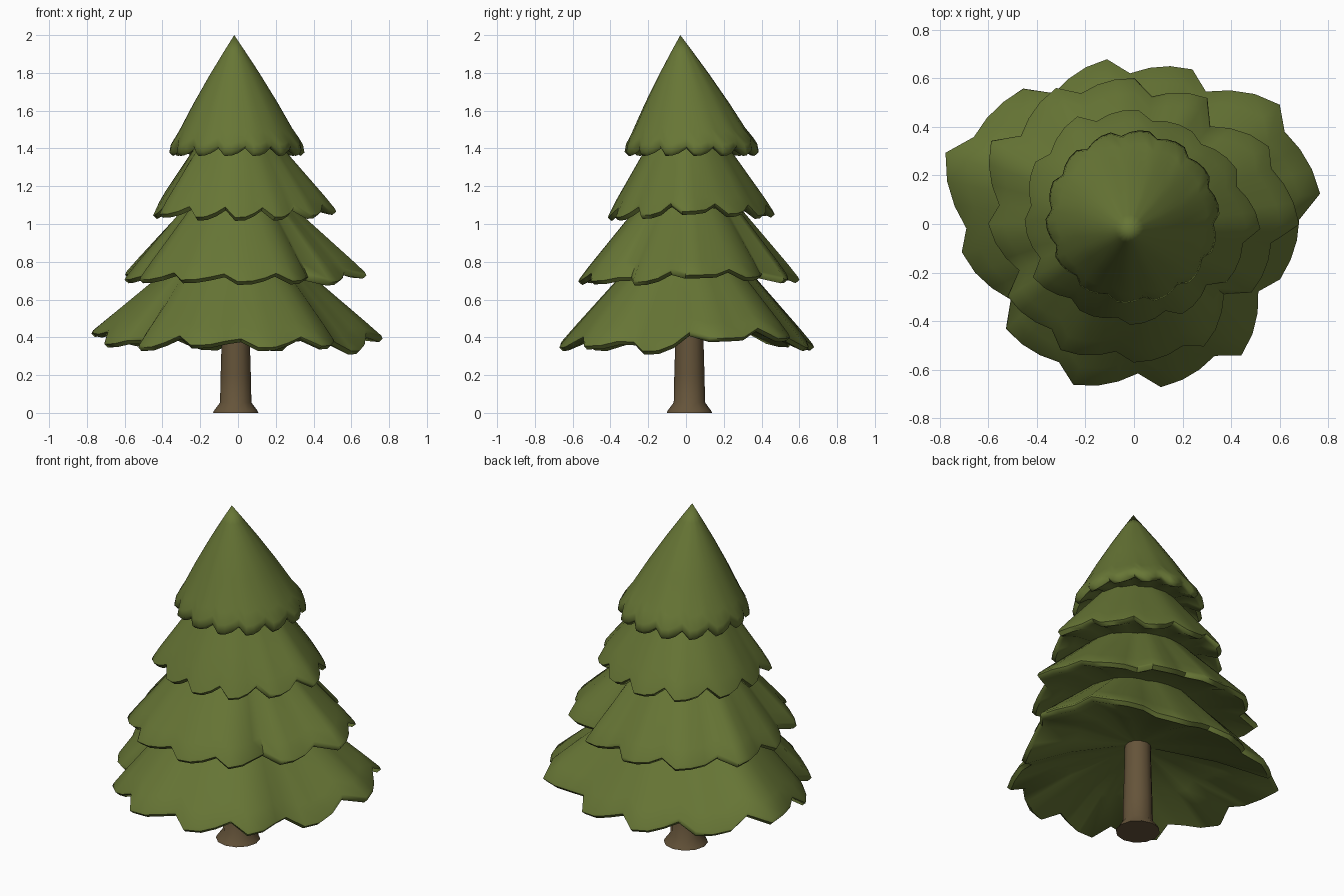
import bpy, bmesh, math

if "Cube" in bpy.data.objects:
    bpy.data.objects.remove(bpy.data.objects["Cube"])


def material(name, color):
    m = bpy.data.materials.new(name)
    m.diffuse_color = (*color, 1)
    m.use_nodes = True
    m.node_tree.nodes["Principled BSDF"].inputs["Base Color"].default_value = m.diffuse_color
    return m


GREEN = material("needle_green", (0.135, 0.18, 0.036))
BROWN = material("bark_brown", (0.13, 0.088, 0.042))


def loft(name, rings, mat, angle):
    """Bridge closed rings of points, capping both ends."""
    bm = bmesh.new()
    loops = [[bm.verts.new(p) for p in ring] for ring in rings]
    n = len(loops[0])
    for a, b in zip(loops, loops[1:]):
        for i in range(n):
            j = (i + 1) % n
            bm.faces.new((a[i], a[j], b[j], b[i]))
    bm.faces.new(loops[0])
    bm.faces.new(loops[-1])
    bmesh.ops.remove_doubles(bm, verts=bm.verts, dist=0.0001)
    bmesh.ops.recalc_face_normals(bm, faces=bm.faces)
    me = bpy.data.meshes.new(name)
    bm.to_mesh(me)
    bm.free()
    me.materials.append(mat)
    ob = bpy.data.objects.new(name, me)
    bpy.context.collection.objects.link(ob)
    bpy.ops.object.select_all(action='DESELECT')
    bpy.context.view_layer.objects.active = ob
    ob.select_set(True)
    bpy.ops.object.shade_smooth_by_angle(angle=math.radians(angle))
    return ob


def tier(name, valleys, tips, start, z_tip, z_valley, top, under,
         slope=0.5, bulge=0.0, center=(0, 0), drop=0.025):
    """Skirt of branches: scalloped rim lofted up to a neck, lip and hollow underside."""
    n = len(tips)
    mean = sum(tips) / n
    rim = []
    for k in range(n):
        v, t, nv = valleys[k], tips[k], valleys[(k + 1) % n]
        zt = z_tip + slope * (t - mean)
        zv = z_valley + slope * (v - mean + 0.06)
        for f, r, z in ((0, v, zv), (0.26, t, zt),
                        (0.52, t * 0.67 + nv * 0.33 + 0.006, zt + 0.003),
                        (0.76, t * 0.33 + nv * 0.67 + 0.006, zt * 0.6 + z_valley * 0.4)):
            a = math.radians(start + 360 / n * (k + f))
            rim.append((center[0] + r * math.cos(a), center[1] + r * math.sin(a), z, a))
    tx, ty, tr, tz = top
    ux, uy, ur, uz = under

    def ring(cx, cy, cr, cz, t, b=0.0):
        pts = []
        for x, y, z, a in rim:
            c, s = math.cos(a), math.sin(a)
            w = b * math.sin(math.pi * t)
            pts.append((cx + cr * c + (x - cx - cr * c) * t + w * c,
                        cy + cr * s + (y - cy - cr * s) * t + w * s,
                        cz + (z - cz) * t))
        return pts

    def lip(inset, dz):
        return [(x - inset * math.cos(a), y - inset * math.sin(a), z + dz) for x, y, z, a in rim]

    rings = [ring(tx, ty, tr, tz, t, bulge) for t in (0, 0.15, 0.35, 0.6, 0.85)]
    rings += [lip(0.008, drop - 0.02), lip(0, -0.012), lip(0.02, -0.03)]
    rings += [ring(ux, uy, ur, uz, t) for t in (0.55, 0)]
    return loft(name, rings, GREEN, 60)


# trunk with flared foot
profile = [(0.12, 0), (0.115, 0.012), (0.083, 0.055), (0.08, 0.2), (0.074, 0.4), (0.07, 0.62)]
loft("trunk", [[(-0.012 + r * math.cos(math.tau * i / 12), 0.018 + r * math.sin(math.tau * i / 12), z)
                for i in range(12)] for r, z in profile], BROWN, 35)

# four branch tiers, bottom to top
tier("bottom_branches",
     [.68, .727, .62, .62, .631, .75, .69, .595, .647, .615, .636, .582],
     [.776, .775, .68, .687, .72, .829, .718, .681, .707, .68, .698, .643],
     1.5, 0.375, 0.425, (-0.01, 0.01, 0.2, 0.9), (-0.012, 0.018, 0.06, 0.53))
tier("lower_middle_branches",
     [.57, .61, .51, .53, .58, .59, .56, .51, .55, .53, .54, .47],
     [.68, .64, .60, .60, .645, .68, .60, .60, .60, .57, .58, .56],
     -8, 0.72, 0.755, (-0.01, 0.01, 0.18, 1.2), (-0.01, 0.01, 0.3, 0.77), 0.3)
tier("upper_middle_branches",
     [.455, .45, .43, .43, .45, .45, .43, .41, .40, .39, .38, .39],
     [.52, .48, .45, .47, .50, .48, .45, .47, .42, .415, .42, .45],
     -10, 1.06, 1.105, (-0.01, 0.0, 0.145, 1.52), (-0.01, 0.0, 0.25, 1.09), 0.3)
tier("top_branches", [0.335] * 14, [0.358] * 14, -5, 1.39, 1.43,
     (-0.02, -0.03, 0.0, 2.0), (-0.01, 0.0, 0.17, 1.42), 0.0, 0.012, (-0.006, 0.03), 0.05)
